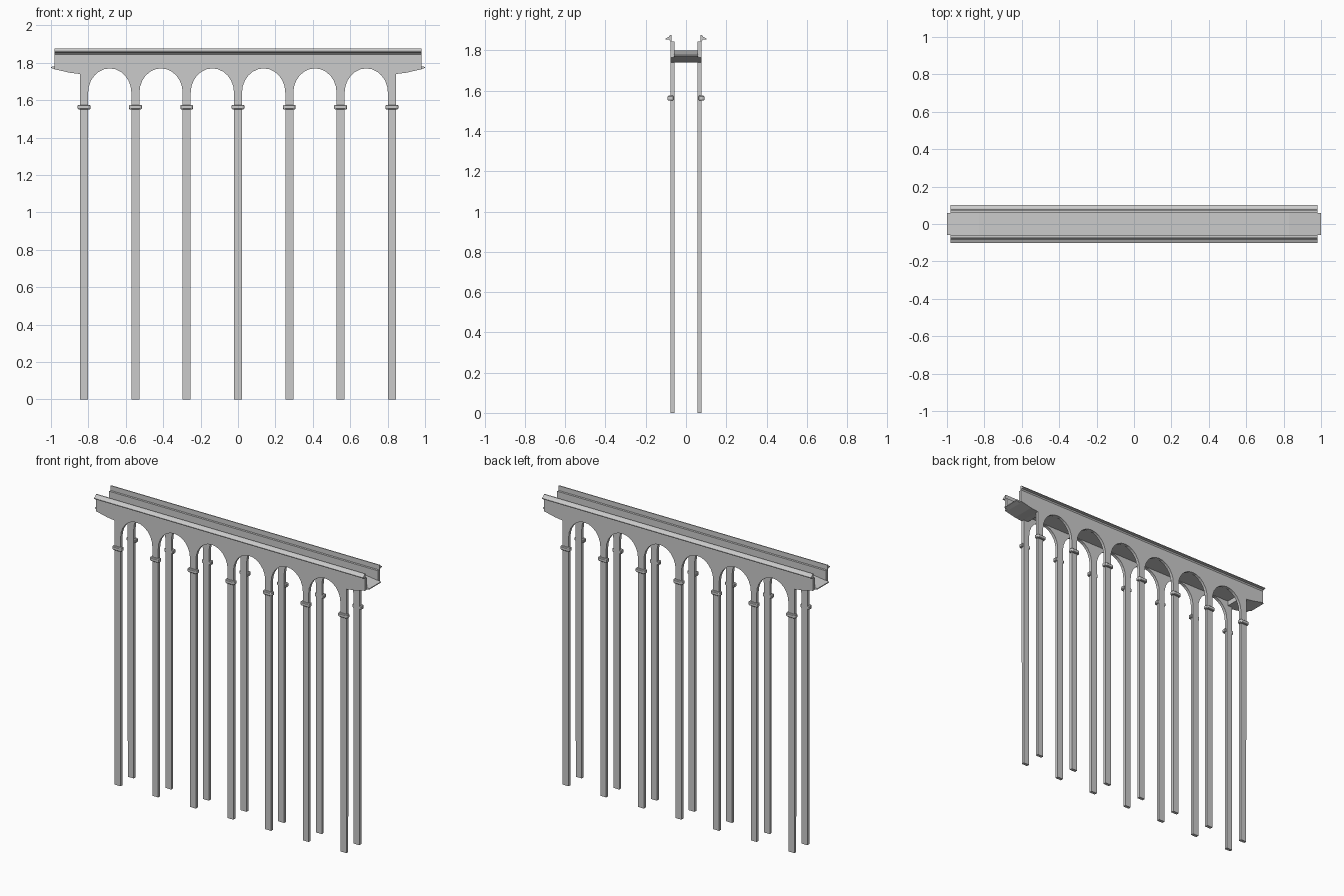
import bpy, bmesh, math
from mathutils import Vector

if "Cube" in bpy.data.objects:
    bpy.data.objects.remove(bpy.data.objects["Cube"])

PITCH, HALF_COL = 0.2743, 0.0215
SPRING, RISE = 1.64, 0.13
IN, OUT = 0.058, 0.078          # inner and outer face of each side wall


def prism(name, pts, offset):
    """Solid made by sweeping a closed 3D outline along an offset."""
    bm = bmesh.new()
    face = bm.faces.new([bm.verts.new(p) for p in pts])
    ext = bmesh.ops.extrude_face_region(bm, geom=[face])
    verts = [v for v in ext["geom"] if isinstance(v, bmesh.types.BMVert)]
    bmesh.ops.translate(bm, verts=verts, vec=Vector(offset))
    bmesh.ops.recalc_face_normals(bm, faces=bm.faces)
    mesh = bpy.data.meshes.new(name)
    bm.to_mesh(mesh)
    bm.free()
    ob = bpy.data.objects.new(name, mesh)
    bpy.context.collection.objects.link(ob)
    return ob


# Arcade outline: pillars and arches from left to right, then the wall above
outline = [(-0.98, 1.765), (-0.90, 1.747), (-0.845, 1.74)]
for i in range(7):
    c = (i - 3) * PITCH
    outline += [(c - HALF_COL, 0), (c + HALF_COL, 0)]
    if i < 6:
        mid, half = c + PITCH / 2, PITCH / 2 - HALF_COL
        for k in range(13):
            a = math.pi * (1 - k / 12)
            outline.append((mid + half * math.cos(a), SPRING + RISE * math.sin(a)))
outline += [(0.845, 1.74), (0.90, 1.747), (0.98, 1.765), (0.98, 1.845), (-0.98, 1.845)]

# Coping profile (distance from centre line, height)
coping = [(0.072, 1.845), (0.072, 1.877), (0.078, 1.877), (0.086, 1.867),
          (0.101, 1.86), (0.101, 1.855), (0.084, 1.853), (0.078, 1.845)]

# Capital plan (x from pillar centre, distance from centre line)
capital = [(-0.034, 0.061), (-0.034, 0.084), (-0.027, 0.092),
           (0.027, 0.092), (0.034, 0.084), (0.034, 0.061)]

for s, side in ((-1, "front"), (1, "back")):
    prism(side + "_arcade_wall", [(x, s * IN, z) for x, z in outline],
          (0, s * (OUT - IN), 0))
    prism(side + "_coping", [(-0.98, s * y, z) for y, z in coping], (1.96, 0, 0))
    for i in range(7):
        c = (i - 3) * PITCH
        cap = prism(f"{side}_capital_{i + 1}",
                    [(c + x, s * y, 1.551) for x, y in capital], (0, 0, 0.024))
        bev = cap.modifiers.new("soft_edges", 'BEVEL')
        bev.width, bev.segments = 0.004, 1

# Deck between the walls, thickened and tapered at both ends
deck = [(-1, 1.778), (-0.83, 1.80), (0.83, 1.80), (1, 1.778), (1, 1.772),
        (0.97, 1.763), (0.90, 1.747), (0.845, 1.74), (0.81, 1.74), (0.81, 1.772),
        (-0.81, 1.772), (-0.81, 1.74), (-0.845, 1.74), (-0.90, 1.747), (-0.97, 1.763),
        (-1, 1.772)]
prism("deck", [(x, -0.06, z) for x, z in deck], (0, 0.12, 0))
